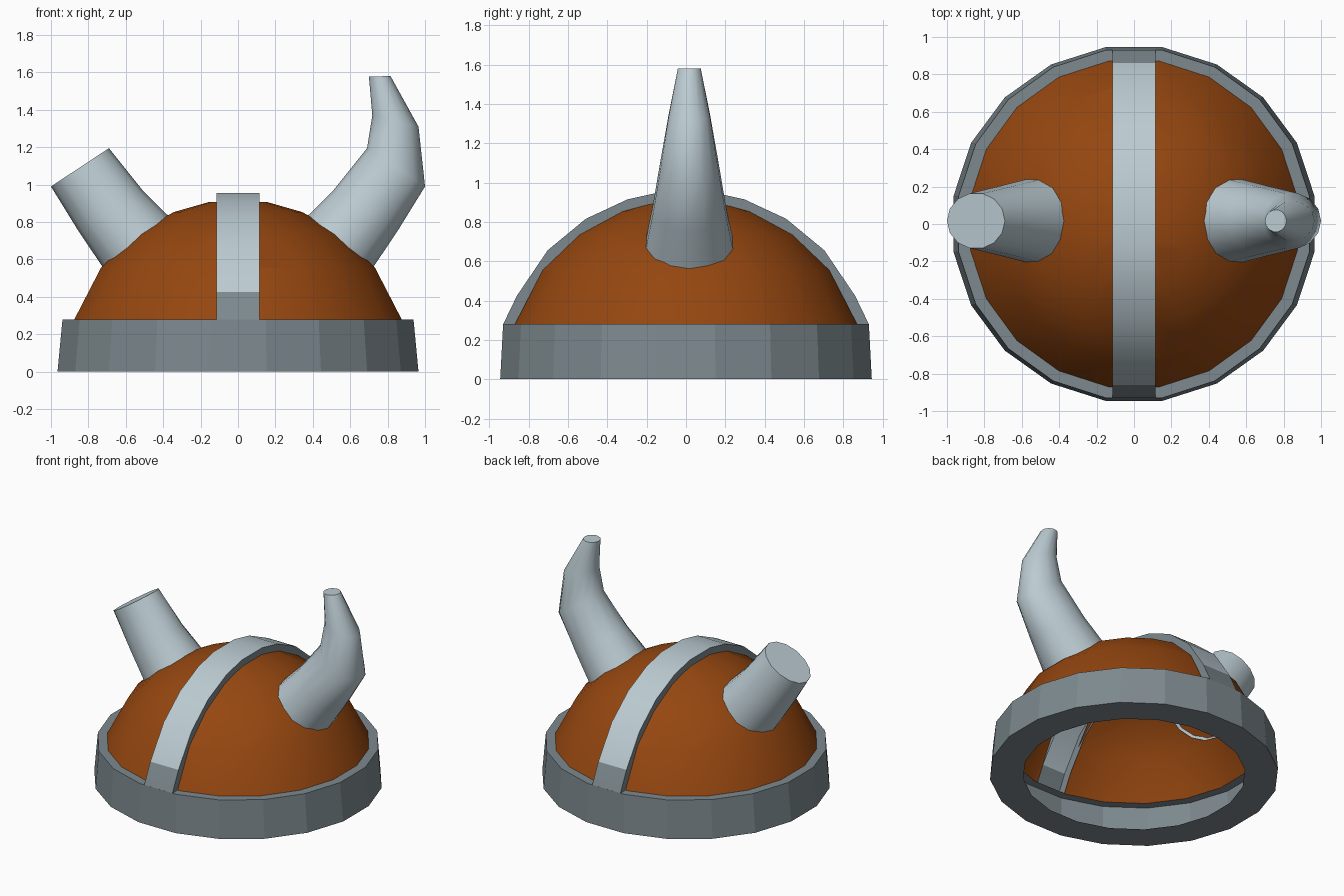
import bpy, bmesh
from math import sin, cos, pi, radians
from mathutils import Vector

old = bpy.data.objects.get("Cube")
if old:
    bpy.data.objects.remove(old, do_unlink=True)


def material(name, color):
    m = bpy.data.materials.new(name)
    m.use_nodes = True
    m.diffuse_color = (*color, 1)
    m.node_tree.nodes["Principled BSDF"].inputs["Base Color"].default_value = (*color, 1)
    return m


LEATHER = material("brown leather", (0.30, 0.062, 0.005))
PALE = material("pale steel", (0.50, 0.60, 0.645))
DARK = material("dark steel", (0.205, 0.25, 0.27))

SIDES = 20
RIM_Z = 0.28
HALF_BAND = 0.115


def finish(name, bm, mats, smooth=None):
    mesh = bpy.data.meshes.new(name)
    bm.to_mesh(mesh)
    bm.free()
    for m in mats:
        mesh.materials.append(m)
    ob = bpy.data.objects.new(name, mesh)
    bpy.context.scene.collection.objects.link(ob)
    if smooth:
        bpy.ops.object.select_all(action='DESELECT')
        ob.select_set(True)
        bpy.context.view_layer.objects.active = ob
        bpy.ops.object.shade_smooth_by_angle(angle=radians(smooth))
    return ob


def loft(bm, rings, closed=True):
    """Join successive rows of points with quads and return the vertex rows."""
    rows = [[bm.verts.new(p) for p in r] for r in rings]
    n = len(rows[0])
    for a, b in zip(rows, rows[1:]):
        for i in range(n if closed else n - 1):
            j = (i + 1) % n
            bm.faces.new((a[i], a[j], b[j], b[i]))
    return rows


def circle(rx, ry, z):
    angles = [2 * pi * (i + 0.5) / SIDES for i in range(SIDES)]
    return [Vector((rx * cos(a), ry * sin(a), z)) for a in angles]


# Dome: thin cap with an open slot where the band runs
bm = bmesh.new()
levels = [radians(d) for d in (17.7, 37, 53, 68, 80)]
rows = loft(bm, [circle(0.93 * cos(t), 0.925 * cos(t), 0.92 * sin(t)) for t in levels])
bm.faces.new(rows[-1])
for x in (-HALF_BAND, HALF_BAND):
    bmesh.ops.bisect_plane(bm, geom=bm.verts[:] + bm.edges[:] + bm.faces[:],
                           plane_co=(x, 0, 0), plane_no=(1, 0, 0))
slot = [f for f in bm.faces if abs(f.calc_center_median().x) < HALF_BAND - 0.01]
bmesh.ops.delete(bm, geom=slot, context='FACES')
finish("dome", bm, [LEATHER], 40)

# Rim: top ledge, sloped outer wall and a ledge underneath
bm = bmesh.new()
loft(bm, [circle(0.75, 0.74, 0), circle(0.977, 0.957, 0),
          circle(0.95, 0.942, RIM_Z), circle(0.885, 0.88, RIM_Z)])
finish("rim", bm, [DARK])

# Band: raised strip from front to back, dark at its feet and along its sides
half = [(0.93, RIM_Z), (0.86, 0.425)]
half += [(0.962 * cos(radians(d)), 0.962 * sin(radians(d))) for d in (43, 58, 72, 83)]
path = half + [(-y, z) for y, z in reversed(half)]
bm = bmesh.new()
rings = []
for y, z in path:
    outer = Vector((0, y, z))
    inner = outer.normalized() * 0.895
    if z == RIM_Z:
        inner = Vector((0, y * 0.925, z))
    side = Vector((HALF_BAND, 0, 0))
    rings.append([inner - side, outer - side, outer + side, inner + side])
loft(bm, rings, closed=False)
for f in bm.faces:
    on_side = all(abs(abs(v.co.x) - HALF_BAND) < 0.001 for v in f.verts) and \
        len({round(v.co.x, 3) for v in f.verts}) == 1
    at_foot = min(v.co.z for v in f.verts) < RIM_Z + 0.01
    f.material_index = 1 if on_side or at_foot else 0
bmesh.ops.recalc_face_normals(bm, faces=bm.faces[:])
finish("band", bm, [PALE, DARK], 30)

# Horns: sections as inner point, outer point (x, z) and half depth
SECTIONS = [((0.37, 0.85), (0.725, 0.55), 0.237),
            ((0.51, 0.97), (0.855, 0.755), 0.19),
            ((0.69, 1.195), (1.0, 0.99), 0.15),
            ((0.718, 1.37), (0.965, 1.31), 0.108),
            ((0.70, 1.577), (0.815, 1.581), 0.06)]


def horn(name, count, side):
    bm = bmesh.new()
    rings = []
    for k, (a, b, depth) in enumerate(SECTIONS[:count]):
        a, b = Vector((a[0], 0, a[1])), Vector((b[0], 0, b[1]))
        mid, arm = (a + b) / 2, (b - a) / 2
        ring = []
        for i in range(14):
            t = 2 * pi * i / 14
            p = mid + arm * cos(t) + Vector((0, depth * sin(t), 0))
            if k == 0:
                p = p.normalized() * 0.89   # the root follows the dome
            ring.append(Vector((p.x * side, p.y + 0.017, p.z)))
        rings.append(ring)
    rows = loft(bm, rings)
    bm.faces.new(rows[-1])
    bmesh.ops.recalc_face_normals(bm, faces=bm.faces[:])
    finish(name, bm, [PALE], 50)


horn("left_horn", 5, 1)
horn("broken_right_horn", 3, -1)
